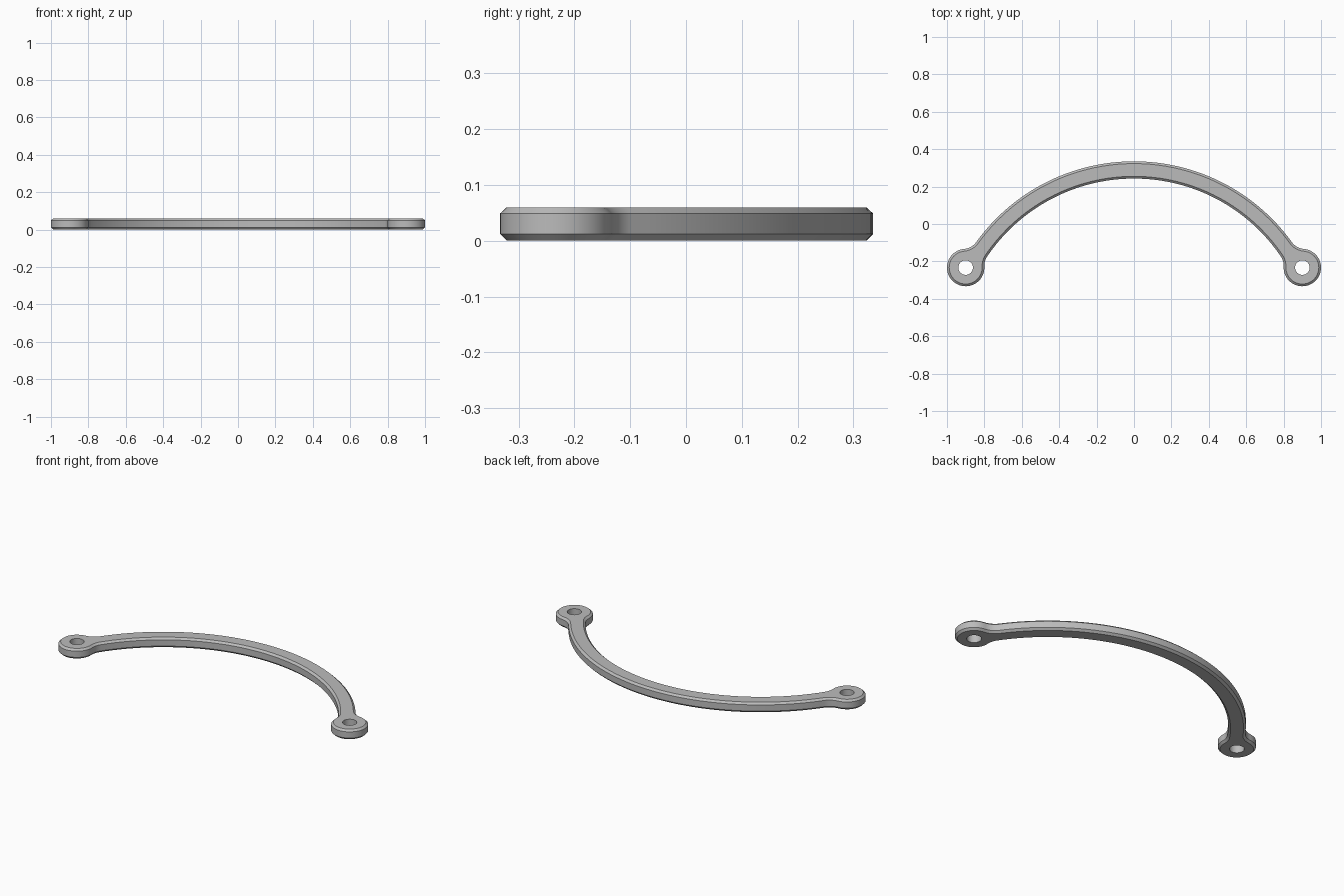
import bpy, bmesh, math
from mathutils import Vector
from mathutils.geometry import intersect_sphere_sphere_2d

if "Cube" in bpy.data.objects:
    bpy.data.objects.remove(bpy.data.objects["Cube"])

C = Vector((0, -0.705))        # centre of the bow
E = Vector((0.9, -0.233))      # centre of the right eyelet
R_OUT, R_IN, R_EYE, R_HOLE = 1.04, 0.948, 0.1, 0.039
F_OUT, F_IN = 0.09, 0.09       # blend radii between bow and eyelet
HEIGHT, CHAMFER = 0.06, 0.012


def upper_hit(a, ra, b, rb):
    return max(intersect_sphere_sphere_2d(a, ra, b, rb), key=lambda p: p.y)


def angle(v):
    return math.atan2(v.y, v.x)


def arc(centre, r, start, sweep, n):
    return [centre + r * Vector((math.cos(start + sweep * i / n),
                                 math.sin(start + sweep * i / n))) for i in range(n)]


def short_sweep(a, b):
    return (b - a + math.pi) % math.tau - math.pi


P = upper_hit(C, R_OUT + F_OUT, E, R_EYE + F_OUT)
Q = upper_hit(C, R_IN - F_IN, E, R_EYE + F_IN)


def outline(d):
    """Closed outline, inset by d, made of tangent arcs and mirrored in x."""
    top = math.pi / 2
    a, b = angle(C - P), angle(E - P)
    c, e = angle(E - Q), angle(Q - C)
    eye_sweep = -((angle(P - E) - angle(Q - E)) % math.tau)
    half = arc(C, R_OUT - d, top, angle(P - C) - top, 32)
    half += arc(P, F_OUT + d, a, short_sweep(a, b), 10)
    half += arc(E, R_EYE - d, angle(P - E), eye_sweep, 32)
    half += arc(Q, F_IN + d, c, short_sweep(c, e), 10)
    half += arc(C, R_IN + d, e, top - e, 32)
    half.append(C + Vector((0, R_IN + d)))
    return half + [Vector((-p.x, p.y)) for p in reversed(half[1:-1])]


bm = bmesh.new()


def ring(points, z):
    return [bm.verts.new((p.x, p.y, z)) for p in points]


def wall(low, high):
    n = len(low)
    for i in range(n):
        j = (i + 1) % n
        bm.faces.new((low[i], low[j], high[j], high[i]))


def loop_edges(loop):
    return [bm.edges.get((v, loop[i - 1])) for i, v in enumerate(loop)]


# chamfered outer wall
levels = [(CHAMFER, 0), (0, CHAMFER), (0, HEIGHT - 0.011), (CHAMFER, HEIGHT)]
rings = [ring(outline(d), z) for d, z in levels]
for low, high in zip(rings, rings[1:]):
    wall(low, high)

# screw holes through both eyelets
bottom, top = loop_edges(rings[0]), loop_edges(rings[-1])
for side in (-1, 1):
    circle = arc(Vector((side * E.x, E.y)), R_HOLE, 0, math.tau, 32)
    low, high = ring(circle, 0), ring(circle, HEIGHT)
    wall(low, high)
    bottom += loop_edges(low)
    top += loop_edges(high)

# flat caps with the holes left open
for edges, z in ((bottom, -1), (top, 1)):
    bmesh.ops.triangle_fill(bm, edges=edges, use_beauty=True, normal=(0, 0, z))
bmesh.ops.recalc_face_normals(bm, faces=bm.faces)

mesh = bpy.data.meshes.new("bow_handle")
bm.to_mesh(mesh)
bm.free()
handle = bpy.data.objects.new("bow_handle", mesh)
bpy.context.collection.objects.link(handle)

grey = bpy.data.materials.new("grey metal")
grey.diffuse_color = (0.5, 0.5, 0.5, 1)
grey.use_nodes = True
grey.node_tree.nodes["Principled BSDF"].inputs["Base Color"].default_value = grey.diffuse_color
mesh.materials.append(grey)

bpy.context.view_layer.objects.active = handle
handle.select_set(True)
bpy.ops.object.shade_smooth_by_angle(angle=math.radians(30))
